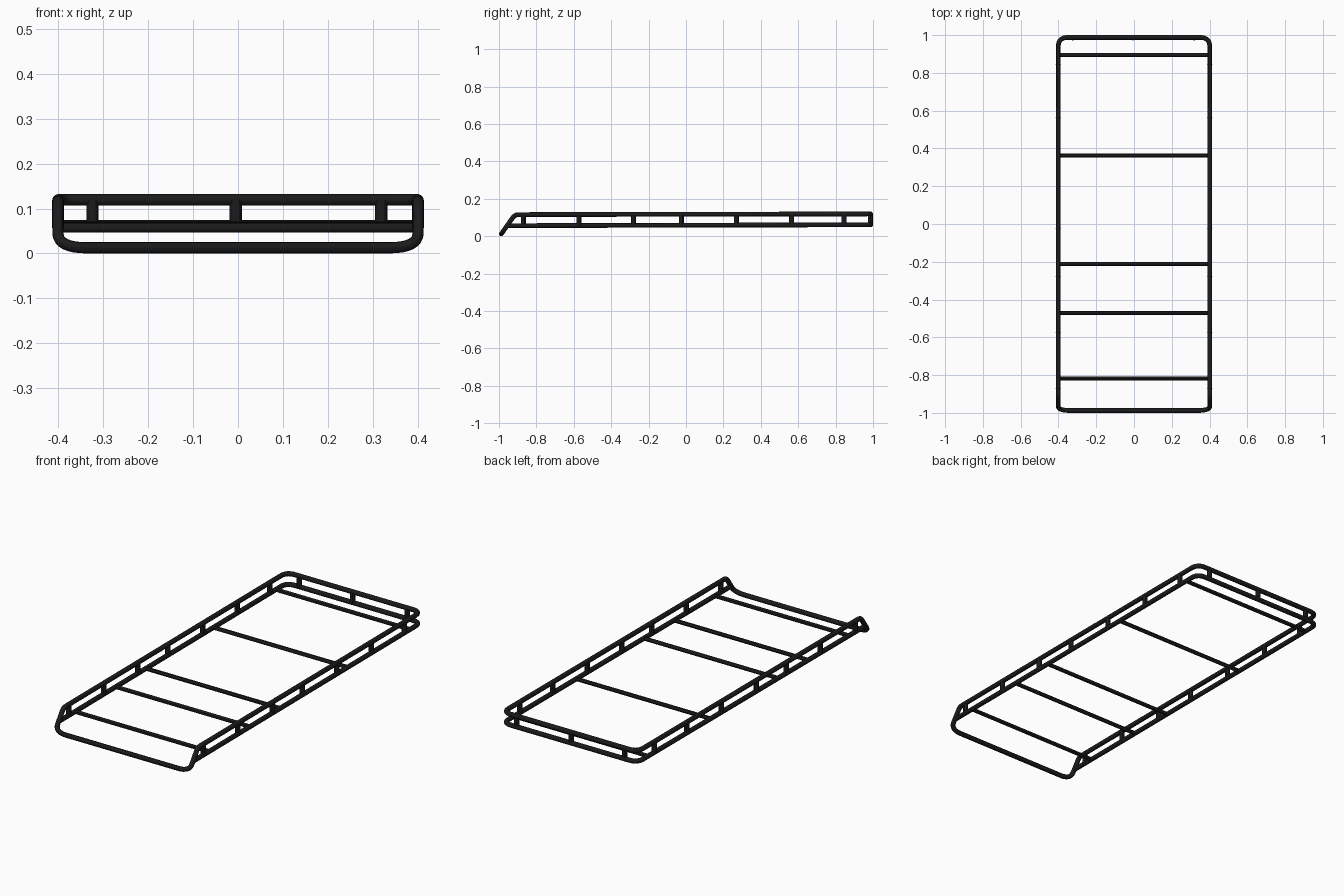
import bpy
from mathutils import Vector

if "Cube" in bpy.data.objects:
    bpy.data.objects.remove(bpy.data.objects["Cube"])

HX, HY, R = 0.401, 0.9875, 0.0125      # rail centre-line half sizes, tube radius

black = bpy.data.materials.new("black_paint")
black.diffuse_color = (0.011, 0.011, 0.011, 1)
black.use_nodes = True
black.node_tree.nodes["Principled BSDF"].inputs["Base Color"].default_value = black.diffuse_color


def tube(name, points, radius, cyclic=False):
    """Round tube along a list of points, converted to a mesh."""
    cu = bpy.data.curves.new(name, 'CURVE')
    cu.dimensions = '3D'
    cu.bevel_depth = radius
    cu.bevel_resolution = 4
    cu.use_fill_caps = not cyclic
    sp = cu.splines.new('POLY')
    sp.points.add(len(points) - 1)
    for p, co in zip(sp.points, points):
        p.co = (*co, 1)
    sp.use_cyclic_u = cyclic
    ob = bpy.data.objects.new(name, cu)
    bpy.context.collection.objects.link(ob)
    bpy.ops.object.select_all(action='DESELECT')
    ob.select_set(True)
    bpy.context.view_layer.objects.active = ob
    bpy.ops.object.convert(target='MESH')
    ob = bpy.context.view_layer.objects.active
    ob.data.materials.clear()
    ob.data.materials.append(black)
    bpy.ops.object.shade_smooth_by_angle()
    return ob


def rounded(corners, cyclic, steps=8):
    """Corners are (point, cut before, cut after); each becomes a smooth bend."""
    out, n = [], len(corners)
    for i, (p, before, after) in enumerate(corners):
        p = Vector(p)
        if before == 0:
            out.append(p)
            continue
        a = p + (Vector(corners[i - 1][0]) - p).normalized() * before
        b = p + (Vector(corners[(i + 1) % n][0]) - p).normalized() * after
        for k in range(steps + 1):
            t = k / steps
            out.append(a * (1 - t) ** 2 + p * (2 * t * (1 - t)) + b * t ** 2)
    return out


def upper_z(y):
    return 0.1175 + 0.002 * y


def lower_z(y):
    return 0.059 + 0.0025 * y


# Upper rail: closed loop that dips down to a low front bar
zr, zf = upper_z(HY), upper_z(-0.915)
upper = [((HX, HY, zr), 0.05, 0.05), ((-HX, HY, zr), 0.05, 0.05),
         ((-HX, -0.915, zf), 0.02, 0.02), ((-HX, -HY, R), 0.04, 0.065),
         ((HX, -HY, R), 0.065, 0.04), ((HX, -0.915, zf), 0.02, 0.02)]
tube("upper_rail", rounded(upper, True), R, True)

# Lower rail: U shape, its front ends meeting the sloped part
zr, zf = lower_z(HY), lower_z(-0.957)
lower = [((HX, -0.957, zf), 0, 0), ((HX, HY, zr), 0.05, 0.05),
         ((-HX, HY, zr), 0.05, 0.05), ((-HX, -0.957, zf), 0, 0)]
tube("lower_rail", rounded(lower, False), R)

# Floor crossbars
for y in (0.895, 0.363, -0.213, -0.47, -0.818):
    z = lower_z(y)
    tube("crossbar", [(-HX, y, z), (HX, y, z)], 0.0105)

# Short posts between the two rails
posts = [(s * HX, y) for s in (-1, 1)
         for y in (-0.87, -0.573, -0.28, -0.025, 0.27, 0.565, 0.845)]
posts += [(x, HY - 0.002) for x in (-0.324, -0.005, 0.319)]
for x, y in posts:
    tube("post", [(x, y, lower_z(y)), (x, y, upper_z(y))], 0.0135)
